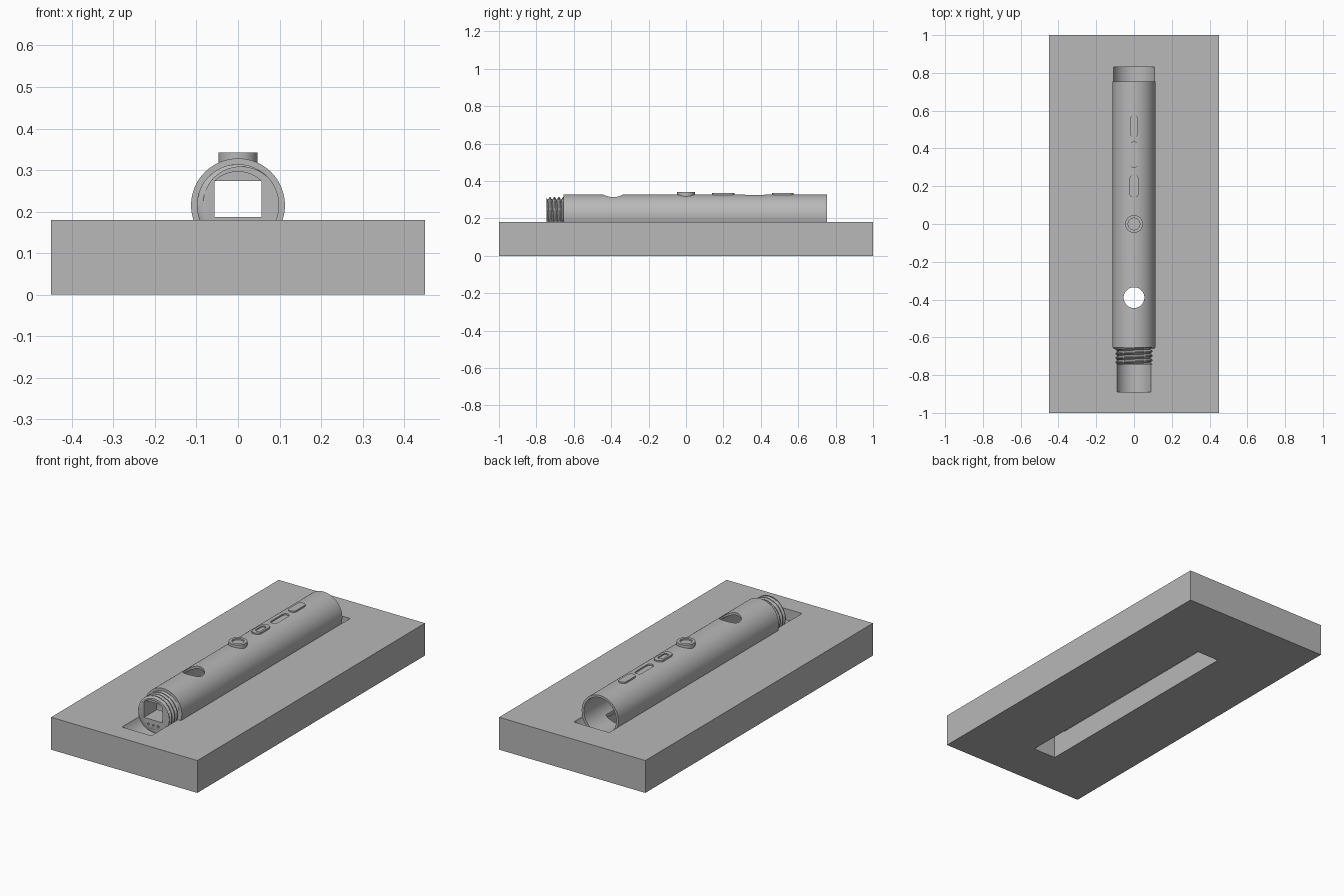
import bpy, bmesh, math
from mathutils import Matrix

cube = bpy.data.objects.get("Cube")
if cube:
    bpy.data.objects.remove(cube, do_unlink=True)

grey = bpy.data.materials.new("matte grey")
grey.use_nodes = True
colour = (0.48, 0.48, 0.48, 1)
grey.diffuse_color = colour
grey.node_tree.nodes["Principled BSDF"].inputs["Base Color"].default_value = colour

AXIS = 0.215      # height of the tube axis
RADIUS = 0.113    # tube radius
FRONT, SHOULDER, BACK = -0.745, -0.655, 0.755


def finish(name, bm):
    bmesh.ops.recalc_face_normals(bm, faces=bm.faces)
    mesh = bpy.data.meshes.new(name)
    bm.to_mesh(mesh)
    bm.free()
    mesh.materials.append(grey)
    ob = bpy.data.objects.new(name, mesh)
    bpy.context.collection.objects.link(ob)
    return ob


def box(name, x0, x1, y0, y1, z0, z1):
    bm = bmesh.new()
    mat = Matrix.Translation(((x0 + x1) / 2, (y0 + y1) / 2, (z0 + z1) / 2))
    mat = mat @ Matrix.Diagonal((x1 - x0, y1 - y0, z1 - z0, 1))
    bmesh.ops.create_cube(bm, size=1, matrix=mat)
    return finish(name, bm)


def rod(name, r, y0, y1, x=0, z=AXIS, seg=96):
    """Cylinder lying along y."""
    bm = bmesh.new()
    mat = Matrix.Translation((x, (y0 + y1) / 2, z)) @ Matrix.Rotation(math.pi / 2, 4, "X")
    bmesh.ops.create_cone(bm, cap_ends=True, segments=seg, radius1=r, radius2=r,
                          depth=y1 - y0, matrix=mat)
    return finish(name, bm)


def pill(name, y0, y1, r, z0, z1, seg=24):
    """Upright prism with round ends; a plain disc when y1 - y0 = 2r."""
    bm = bmesh.new()
    points = []
    for centre, start in ((y1 - r, 0), (y0 + r, math.pi)):
        for i in range(seg):
            a = start + math.pi * (i + 0.5) / seg
            points.append((r * math.cos(a), centre + r * math.sin(a)))
    low = [bm.verts.new((x, y, z0)) for x, y in points]
    top = [bm.verts.new((x, y, z1)) for x, y in points]
    bm.faces.new(low)
    bm.faces.new(top)
    for i in range(len(points)):
        j = (i + 1) % len(points)
        bm.faces.new((low[i], low[j], top[j], top[i]))
    return finish(name, bm)


def apply_boolean(ob, cutter, operation):
    mod = ob.modifiers.new("shape", "BOOLEAN")
    mod.object, mod.operation, mod.solver = cutter, operation, "EXACT"
    bpy.context.view_layer.objects.active = ob
    bpy.ops.object.modifier_apply(modifier=mod.name)
    bpy.data.objects.remove(cutter, do_unlink=True)


def cut(ob, cutter):
    apply_boolean(ob, cutter, "DIFFERENCE")


def bottom_slot():
    return box("slot_cutter", -0.07, 0.07, -0.735, 0.605, -0.1, 0.15)


def front_opening():
    return box("opening_cutter", -0.057, 0.057, -0.8, -0.6, 0.187, 0.273)


# Slab with stepped round groove and a slot through the floor
slab = box("base_slab", -0.45, 0.45, -1, 1, 0, 0.18)
cut(slab, rod("wide_groove", 0.115, SHOULDER - 0.003, 0.83))
cut(slab, rod("narrow_groove", 0.097, -0.89, -0.6))
cut(slab, bottom_slot())

# Hollow tube
tube = rod("tube_body", RADIUS, SHOULDER, BACK)
cut(tube, rod("bore", 0.1, -0.63, 0.9))
cut(tube, front_opening())
cut(tube, bottom_slot())
cut(tube, pill("top_hole", -0.445, -0.335, 0.055, 0.2, 0.5))
cut(tube, pill("switch_recess", 0.30, 0.435, 0.019, 0.319, 0.5))

# Threaded neck: radius follows a helical triangle wave
ROWS, SEG, TURNS = 40, 72, 4
bm = bmesh.new()
rings = []
for row in range(ROWS + 1):
    y = FRONT + (SHOULDER + 0.005 - FRONT) * row / ROWS
    ring = []
    for i in range(SEG):
        phase = (TURNS * row / ROWS + i / SEG) % 1
        r = 0.083 + 0.016 * min(1, 2.6 * abs(phase - 0.5))
        a = 2 * math.pi * i / SEG
        ring.append(bm.verts.new((r * math.cos(a), y, AXIS + r * math.sin(a))))
    rings.append(ring)
for lower, upper in zip(rings, rings[1:]):
    for i in range(SEG):
        j = (i + 1) % SEG
        bm.faces.new((lower[i], lower[j], upper[j], upper[i]))
bm.faces.new(rings[0])
bm.faces.new(rings[-1])
neck = finish("threaded_neck", bm)
cut(neck, front_opening())
cut(neck, bottom_slot())

# Arched recess and three small sockets in the neck face
arch = rod("arch_cutter", 0.081, -0.8, -0.725)
apply_boolean(arch, box("arch_limit", -0.057, 0.057, -0.9, -0.6, 0.187, 0.4), "INTERSECT")
cut(neck, arch)
for x in (-0.03, 0, 0.03):
    cut(neck, rod("socket", 0.006, -0.8, -0.738, x, 0.158, 16))

# Round button: raised ring with a sunken centre
button = pill("round_button", -0.047, 0.047, 0.047, 0.318, 0.342)
apply_boolean(button, rod("tube_core", RADIUS - 0.008, -0.2, 0.2), "DIFFERENCE")
cut(button, pill("button_recess", -0.031, 0.031, 0.031, 0.334, 0.4))

# Raised oblong controls
frame = pill("oblong_frame", 0.14, 0.26, 0.026, 0.318, 0.335)
cut(frame, pill("frame_recess", 0.165, 0.235, 0.014, 0.329, 0.4))
rear = pill("rear_control", 0.46, 0.575, 0.022, 0.318, 0.335)

# Smooth round surfaces, keep edges sharp
for ob in (slab, tube, neck, button, frame, rear):
    bpy.ops.object.select_all(action="DESELECT")
    ob.select_set(True)
    bpy.context.view_layer.objects.active = ob
    bpy.ops.object.shade_smooth_by_angle(angle=math.radians(30))
